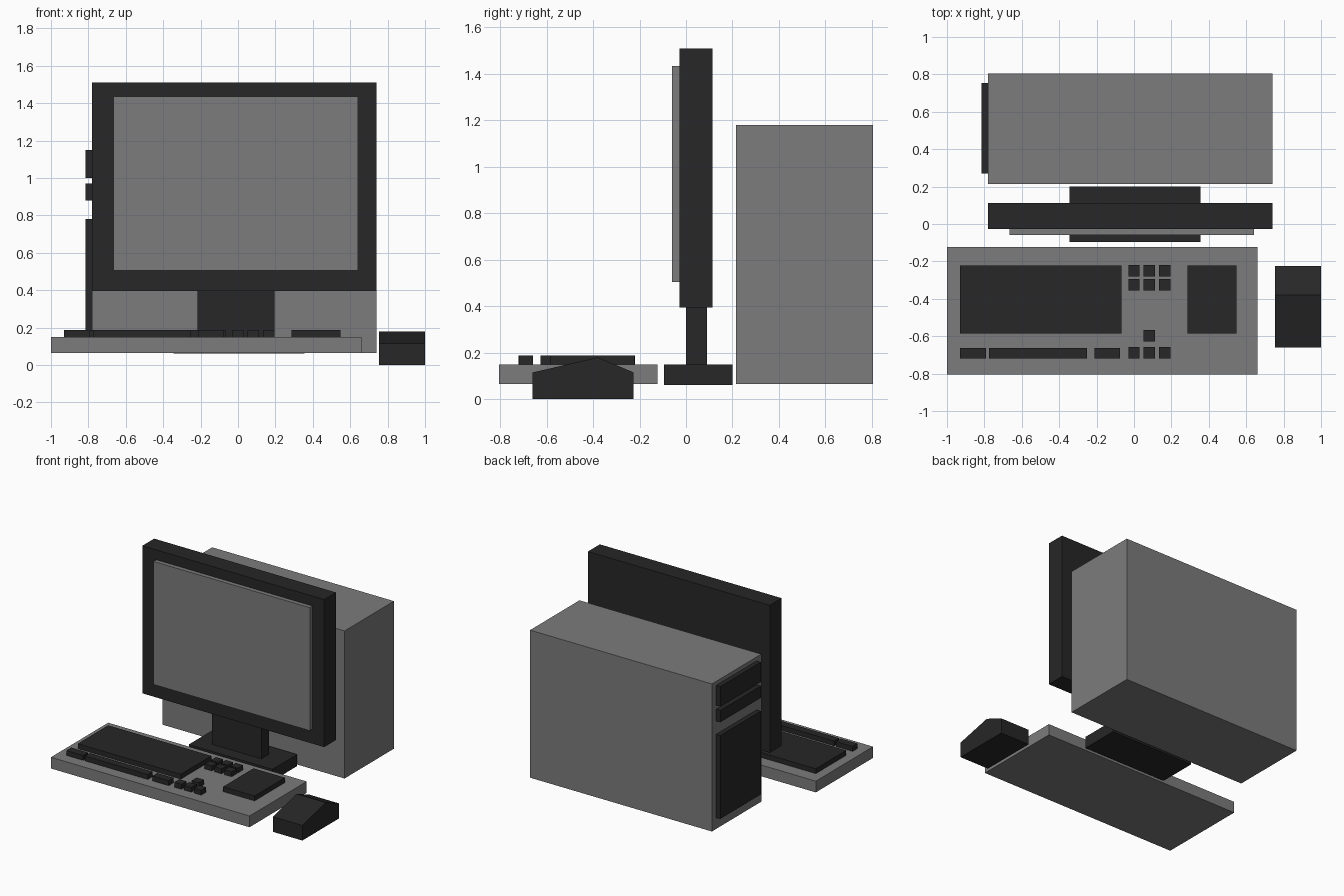
import bpy
import bmesh

if "Cube" in bpy.data.objects:
    bpy.data.objects.remove(bpy.data.objects["Cube"])


def make_material(name, value):
    mat = bpy.data.materials.new(name)
    mat.diffuse_color = (value, value, value, 1)
    mat.use_nodes = True
    mat.node_tree.nodes["Principled BSDF"].inputs["Base Color"].default_value = mat.diffuse_color
    return mat


GREY = make_material("grey_plastic", 0.2)
DARK = make_material("dark_plastic", 0.02)


def add_object(name, bm, mat):
    bmesh.ops.recalc_face_normals(bm, faces=bm.faces)
    mesh = bpy.data.meshes.new(name)
    bm.to_mesh(mesh)
    bm.free()
    mesh.materials.append(mat)
    obj = bpy.data.objects.new(name, mesh)
    bpy.context.collection.objects.link(obj)
    return obj


def prism(name, x, profile, mat):
    """Extrude a (y, z) profile along x."""
    bm = bmesh.new()
    face = bm.faces.new([bm.verts.new((x[0], y, z)) for y, z in profile])
    ext = bmesh.ops.extrude_face_region(bm, geom=[face])
    verts = [v for v in ext["geom"] if isinstance(v, bmesh.types.BMVert)]
    bmesh.ops.translate(bm, verts=verts, vec=(x[1] - x[0], 0, 0))
    return add_object(name, bm, mat)


def box(name, x, y, z, mat):
    return prism(name, x, [(y[0], z[0]), (y[1], z[0]), (y[1], z[1]), (y[0], z[1])], mat)


# Tower case with drive bays and front panel on its left end
box("tower_case", (-0.78, 0.74), (0.215, 0.805), (0.065, 1.18), GREY)
for name, z in (("upper_drive_bay", (1.0, 1.15)),
                ("lower_drive_bay", (0.88, 0.97)),
                ("tower_front_panel", (0.15, 0.78))):
    box(name, (-0.815, -0.78), (0.27, 0.755), z, DARK)

# Monitor
box("monitor_body", (-0.78, 0.74), (-0.028, 0.113), (0.395, 1.51), DARK)
box("screen", (-0.665, 0.642), (-0.06, -0.028), (0.505, 1.435), GREY)
box("monitor_neck", (-0.217, 0.195), (0.0, 0.09), (0.15, 0.395), DARK)
box("monitor_base", (-0.345, 0.355), (-0.095, 0.2), (0.062, 0.15), DARK)

# Keyboard body and large key blocks
KEY_Z = (0.15, 0.187)
box("keyboard_body", (-1.0, 0.66), (-0.805, -0.122), (0.065, 0.15), GREY)
box("letter_keys", (-0.93, -0.068), (-0.585, -0.222), KEY_Z, DARK)
box("number_pad", (0.285, 0.548), (-0.585, -0.222), KEY_Z, DARK)

# Bottom key row
for name, x in (("left_modifier_keys", (-0.93, -0.79)),
                ("space_bar", (-0.775, -0.25)),
                ("right_modifier_keys", (-0.212, -0.075))):
    box(name, x, (-0.72, -0.662), KEY_Z, DARK)

# Navigation and arrow keys
S = 0.03
COLUMNS = (0.0, 0.082, 0.165)
keys = [(x, y) for y in (-0.25, -0.325, -0.688) for x in COLUMNS]
keys.append((COLUMNS[1], -0.597))
for i, (x, y) in enumerate(keys):
    box(f"small_key_{i + 1}", (x - S, x + S), (y - S, y + S), KEY_Z, DARK)

# Mouse with a ridged top
prism("mouse", (0.755, 1.0),
      [(-0.66, 0), (-0.225, 0), (-0.225, 0.115), (-0.38, 0.18), (-0.66, 0.115)], DARK)
